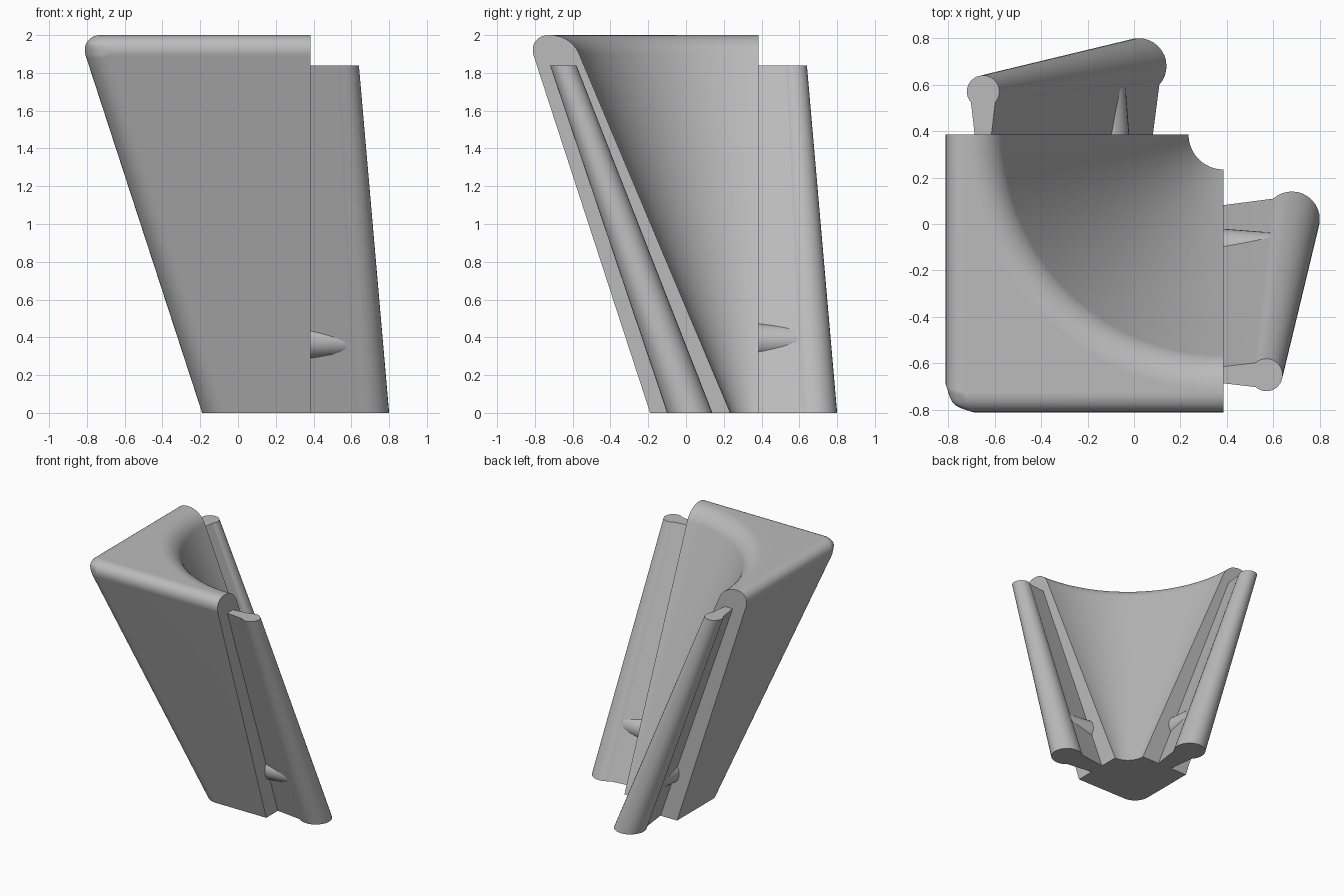
import bpy, bmesh
from math import sin, cos, pi, radians, tan, atan

cube = bpy.data.objects.get("Cube")
if cube:
    bpy.data.objects.remove(cube, do_unlink=True)

grey = bpy.data.materials.new("plain_grey")
grey.use_nodes = True
colour = (0.5, 0.5, 0.5, 1)
grey.diffuse_color = colour
grey.node_tree.nodes["Principled BSDF"].inputs["Base Color"].default_value = colour

END = 0.385       # plane where the block stops and the fins begin
HEIGHT = 2.0


def make_object(name, bm):
    bmesh.ops.recalc_face_normals(bm, faces=bm.faces[:])
    mesh = bpy.data.meshes.new(name)
    bm.to_mesh(mesh)
    bm.free()
    mesh.materials.append(grey)
    obj = bpy.data.objects.new(name, mesh)
    bpy.context.collection.objects.link(obj)
    return obj


def activate(obj):
    bpy.ops.object.select_all(action='DESELECT')
    obj.select_set(True)
    bpy.context.view_layer.objects.active = obj


def smooth(obj, angle=30):
    activate(obj)
    bpy.ops.object.shade_smooth_by_angle(angle=radians(angle))
    obj.modifiers.new("even_shading", 'WEIGHTED_NORMAL').keep_sharp = True


def loft(bm, rings, caps=True):
    """Bridge closed rings of points, capping both ends."""
    loops = [[bm.verts.new(p) for p in ring] for ring in rings]
    for a, b in zip(loops, loops[1:]):
        for i in range(len(a)):
            j = (i + 1) % len(a)
            bm.faces.new((a[i], a[j], b[j], b[i]))
    if caps:
        bm.faces.new(loops[0])
        bm.faces.new(loops[-1])


# Block: flares outward on two sides, rounded on the outer top and corner edges
def square(low, z):
    return [(low, low, z), (END, low, z), (END, END, z), (low, END, z)]


bm = bmesh.new()
loft(bm, [square(-0.19, 0), square(-0.842, HEIGHT)])


def outer(v):
    return min(v.co.x, v.co.y) < 0


rounded = []
for e in bm.edges:
    a, b = e.verts
    mid = (a.co + b.co) / 2
    on_top = mid.z > 1.9 and min(mid.x, mid.y) < -0.8
    corner = abs(a.co.z - b.co.z) > 1 and max(mid.x, mid.y) < 0
    if on_top or corner:
        rounded.append(e)
bmesh.ops.bevel(bm, geom=rounded, offset=0.117, offset_type='OFFSET',
                segments=10, profile=0.5, affect='EDGES')
body = make_object("flared_block", bm)

# Conical hollow with a rolled rim, turned around the open back corner
slope = 0.4216
lean = atan(slope)
rim = 0.165
tangent = rim / tan((pi / 2 + lean) / 2)
rim_r = 0.15 + slope * HEIGHT + tangent
profile = [(0.15 - slope * 0.1, -0.1)]
for i in range(13):
    a = (pi / 2 - lean) * (1 - i / 12)
    profile.append((rim_r - rim * sin(a), HEIGHT - rim + rim * cos(a)))
profile.append((rim_r, HEIGHT + 0.1))
SEG = 128
bm = bmesh.new()
loft(bm, [[(END + r * cos((k + 0.5) * 2 * pi / SEG),
            END + r * sin((k + 0.5) * 2 * pi / SEG), z) for k in range(SEG)]
          for r, z in profile])
cutter = make_object("hollow_cutter", bm)
cutter.hide_render = True
cut = body.modifiers.new("hollow", 'BOOLEAN')
cut.operation = 'DIFFERENCE'
cut.solver = 'EXACT'
cut.object = cutter
activate(body)
bpy.ops.object.modifier_apply(modifier=cut.name)
bpy.data.objects.remove(cutter, do_unlink=True)
smooth(body)


# Fins: a tapering neck that ends in a round bead, leaning with the block
def fin_section(centre_x, centre_y, r, z):
    root = 0.5 * r
    pts = [(END - 0.01, centre_y - root, z)]
    for i in range(25):
        a = radians(-132 + 264 * i / 24)
        pts.append((centre_x + r * cos(a), centre_y + r * sin(a), z))
    pts.append((END - 0.01, centre_y + root, z))
    return pts


def swap(obj):
    """Mirror across the diagonal of the block."""
    for v in obj.data.vertices:
        v.co.x, v.co.y = v.co.y, v.co.x
    obj.data.flip_normals()


def peg_ring(x, r):
    return [(x, -0.115 + r * cos(k * pi / 16), 0.38 + r * sin(k * pi / 16))
            for k in range(32)]


for side in ("side", "back"):
    bm = bmesh.new()
    loft(bm, [fin_section(0.68, 0.02, 0.12, 0),
              fin_section(0.57, -0.65, 0.07, 1.84)])
    fin = make_object(side + "_fin", bm)

    # Tapered peg through the lower part of the fin
    bm = bmesh.new()
    loft(bm, [peg_ring(END - 0.01, 0.095), peg_ring(0.6, 0.078)])
    peg = make_object(side + "_peg", bm)

    for obj in (fin, peg):
        if side == "back":
            swap(obj)
        smooth(obj, 40)
